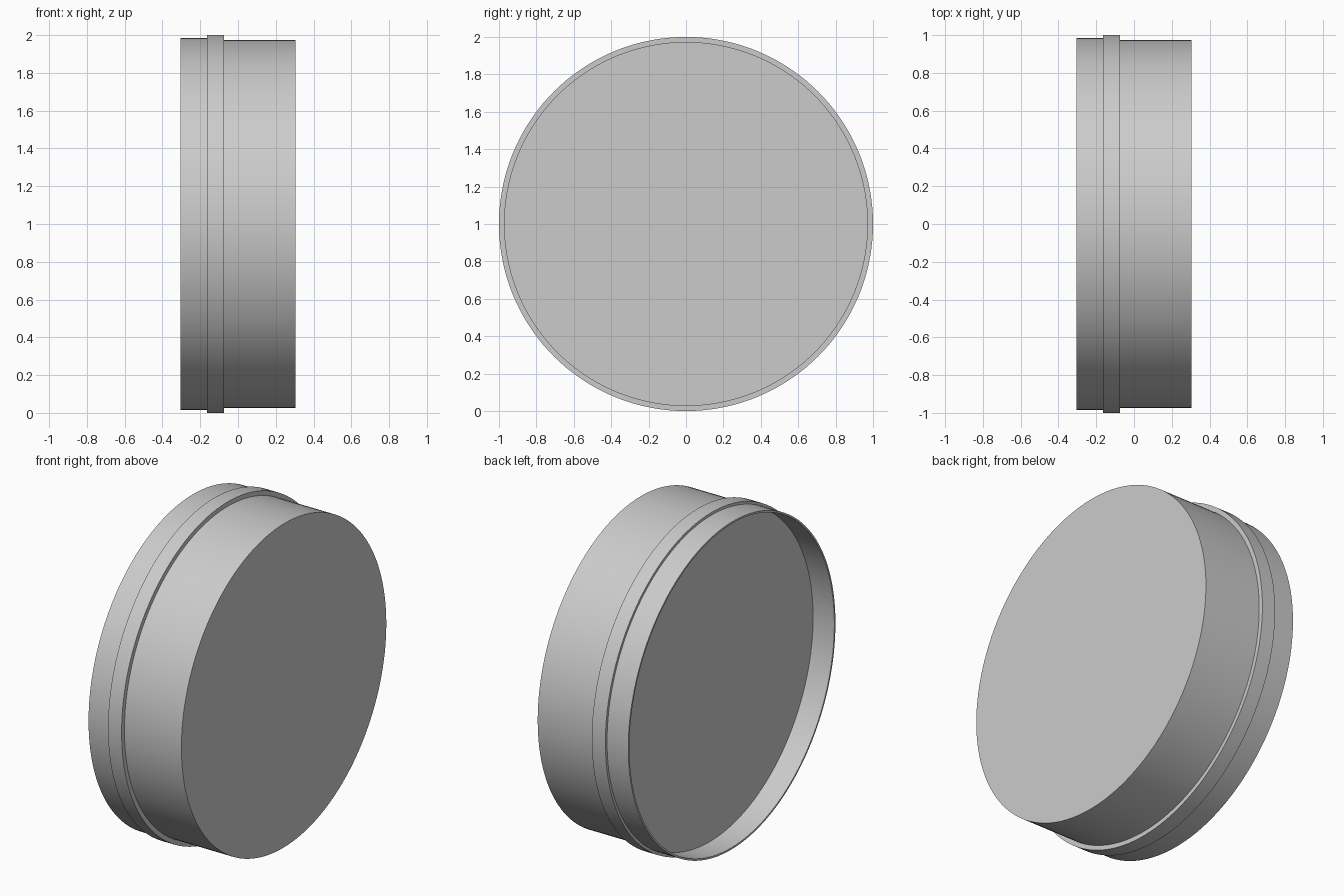
import bpy, bmesh, math
from mathutils import Vector

cube = bpy.data.objects.get("Cube")
if cube:
    bpy.data.objects.remove(cube, do_unlink=True)

# Single light grey material
grey = bpy.data.materials.new("light_grey")
grey.use_nodes = True
colour = (0.6, 0.6, 0.6, 1)
grey.diffuse_color = colour
grey.node_tree.nodes["Principled BSDF"].inputs["Base Color"].default_value = colour

SEGMENTS = 144
CENTRE = Vector((0, 0, 1))
END, FLANGE_BACK, FLANGE_FRONT = 0.305, -0.164, -0.074
BODY_R, RIM_R, INNER_R, FLANGE_R = 0.973, 0.984, 0.973, 1.0


def lathe(name, profile):
    """Spin an (x, radius) profile round the x axis."""
    bm = bmesh.new()
    verts = [bm.verts.new(CENTRE + Vector((x, 0, r))) for x, r in profile]
    edges = [bm.edges.new(pair) for pair in zip(verts, verts[1:])]
    bmesh.ops.spin(bm, geom=verts + edges, cent=CENTRE, axis=(1, 0, 0),
                   angle=math.tau, steps=SEGMENTS, use_duplicate=False)
    bmesh.ops.remove_doubles(bm, verts=bm.verts, dist=1e-4)
    bmesh.ops.recalc_face_normals(bm, faces=bm.faces)
    mesh = bpy.data.meshes.new(name)
    bm.to_mesh(mesh)
    bm.free()
    mesh.materials.append(grey)
    obj = bpy.data.objects.new(name, mesh)
    bpy.context.collection.objects.link(obj)
    bpy.ops.object.select_all(action="DESELECT")
    obj.select_set(True)
    bpy.context.view_layer.objects.active = obj
    bpy.ops.object.shade_smooth_by_angle(angle=math.radians(30))
    return obj


# Closed cap: flat end, body wall, raised flange, thin open rim, recessed floor
lathe("round_end_cap", [
    (END, 0), (END, BODY_R),
    (FLANGE_FRONT, BODY_R), (FLANGE_FRONT, FLANGE_R),
    (FLANGE_BACK, FLANGE_R), (FLANGE_BACK, RIM_R),
    (-END, RIM_R), (-END, INNER_R),
    (FLANGE_BACK, INNER_R), (FLANGE_BACK, 0),
])
